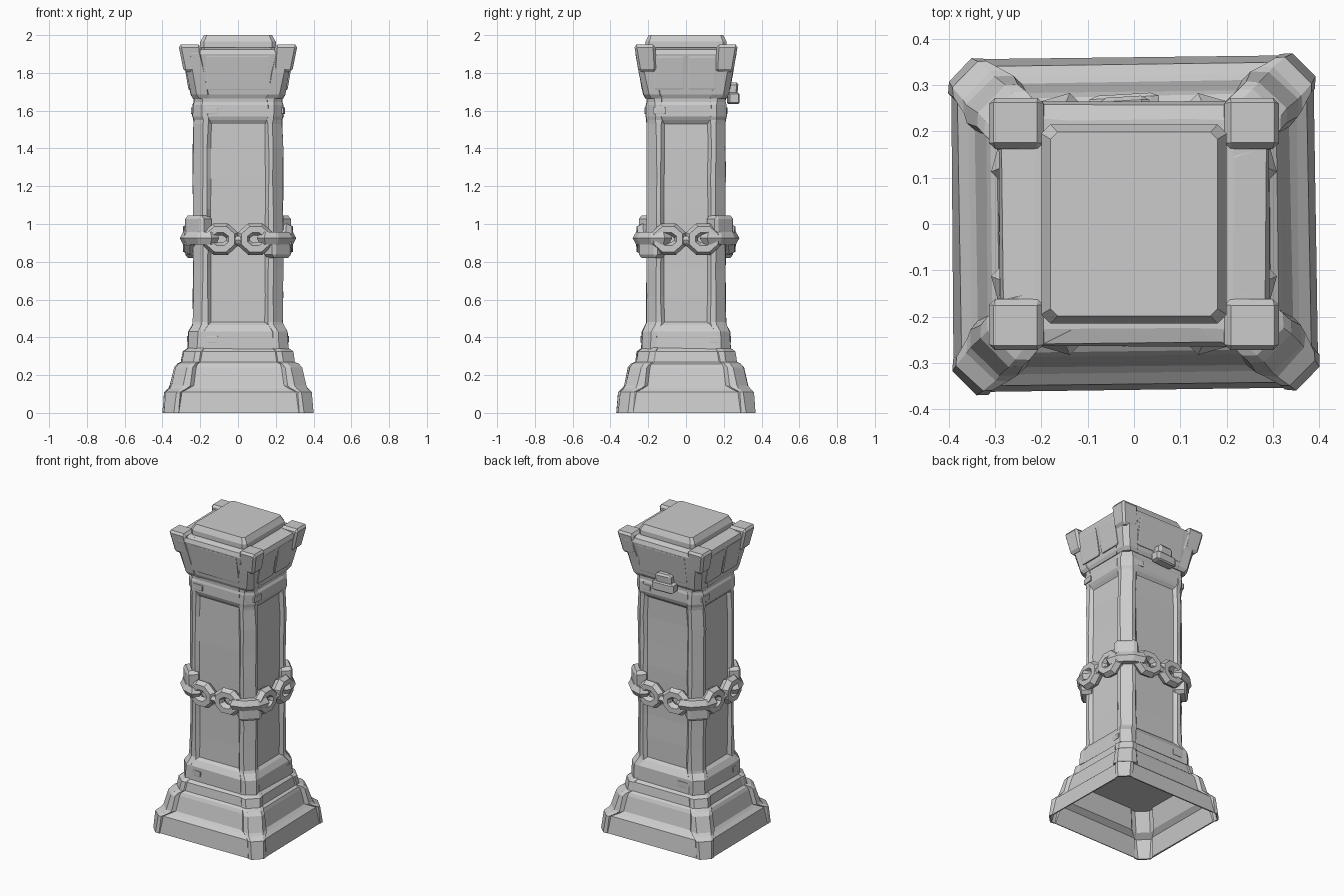
import bpy, bmesh, math, random
from mathutils import Matrix, Vector

random.seed(4)
if "Cube" in bpy.data.objects:
    bpy.data.objects.remove(bpy.data.objects["Cube"])

GREY = (0.6, 0.6, 0.6, 1)
stone = bpy.data.materials.new("grey_stone")
stone.use_nodes = True
stone.diffuse_color = GREY
stone.node_tree.nodes["Principled BSDF"].inputs["Base Color"].default_value = GREY

CORNERS = [(1, 1), (-1, 1), (-1, -1), (1, -1)]


def finish(bm, name):
    bmesh.ops.recalc_face_normals(bm, faces=bm.faces)
    mesh = bpy.data.meshes.new(name)
    bm.to_mesh(mesh)
    bm.free()
    mesh.materials.append(stone)
    obj = bpy.data.objects.new(name, mesh)
    bpy.context.collection.objects.link(obj)
    return obj


def section(hx, hy, chamfer, post, recess):
    """Rectangle with chamfered corner posts and recessed sides."""
    quarter = [(0, post + recess, recess), (0, post, 0), (0, chamfer, 0),
               (1, chamfer, 0), (1, post, 0), (1, post + recess, recess)]
    points = []
    for sx, sy in CORNERS:
        pts = [(hx - along, hy - deep) if flip else (hx - deep, hy - along)
               for flip, along, deep in quarter]
        if sx * sy < 0:
            pts.reverse()
        points += [(sx * x, sy * y) for x, y in pts]
    return points


def loft(name, rings, jitter=0.0):
    bm = bmesh.new()
    loops = []
    for z, *shape in rings:
        loops.append([bm.verts.new((x + random.uniform(-jitter, jitter),
                                    y + random.uniform(-jitter, jitter), z))
                      for x, y in section(*shape)])
    for a, b in zip(loops, loops[1:]):
        for i in range(len(a)):
            j = (i + 1) % len(a)
            bm.faces.new((a[i], a[j], b[j], b[i]))
    bm.faces.new(loops[0])
    bm.faces.new(loops[-1])
    return finish(bm, name)


def block(name, loc, size, turn=0, taper=1.0, lean=(0, 0), bevel=0.012):
    """Bevelled stone block, narrowed at the bottom and leaning outward at the top."""
    bm = bmesh.new()
    bmesh.ops.create_cube(bm, size=1)
    for v in bm.verts:
        if v.co.z < 0:
            v.co.x *= taper
            v.co.y *= taper
    bmesh.ops.bevel(bm, geom=bm.edges[:], offset=bevel / max(size), segments=1,
                    affect='EDGES')
    for v in bm.verts:
        rise = v.co.z + 0.5
        v.co = Vector((v.co.x * size[0], v.co.y * size[1], v.co.z * size[2]))
        v.co = Matrix.Rotation(turn, 3, 'Z') @ v.co
        v.co += Vector(loc) + Vector((lean[0] * rise, lean[1] * rise, 0))
    return finish(bm, name)


def link(name, loc, half_long, half_wide, thick, turn, upright):
    """Angular chain link: an oval ring of heavy six-sided bar."""
    bm = bmesh.new()
    rings = []
    for i in range(8):
        a = math.tau * (i + 0.5) / 8
        ring = []
        for k in range(6):
            b = math.tau * k / 6
            off = thick * (math.cos(b) - 1)
            ring.append(bm.verts.new(((half_long + off) * math.cos(a),
                                      (half_wide + off) * math.sin(a),
                                      thick * math.sin(b))))
        rings.append(ring)
    for i in range(8):
        for k in range(6):
            n, m = (i + 1) % 8, (k + 1) % 6
            bm.faces.new((rings[i][k], rings[n][k], rings[n][m], rings[i][m]))
    mat = Matrix.Translation(loc) @ Matrix.Rotation(turn, 4, 'Z')
    if upright:
        mat = mat @ Matrix.Rotation(math.pi / 2, 4, 'X')
    bm.transform(mat)
    return finish(bm, name)


# Stepped base, a thin shell hollow underneath and set slightly askew
base = loft("base", [
    (0.255, 0.305, 0.273, 0.06, 0.09, 0.012),
    (0.14, 0.345, 0.312, 0.06, 0.09, 0.014),
    (0.115, 0.372, 0.34, 0.06, 0.075, 0.01),
    (0.00, 0.388, 0.355, 0.05, 0.075, 0.004),
    (0.00, 0.396, 0.363, 0.05, 0.075, 0.004),
    (0.11, 0.387, 0.354, 0.055, 0.075, 0.01),
    (0.13, 0.365, 0.333, 0.06, 0.09, 0.012),
    (0.145, 0.357, 0.324, 0.06, 0.10, 0.018),
    (0.24, 0.335, 0.303, 0.06, 0.09, 0.018),
    (0.26, 0.32, 0.288, 0.06, 0.09, 0.012),
    (0.27, 0.299, 0.267, 0.06, 0.09, 0.006),
    (0.325, 0.29, 0.258, 0.06, 0.09, 0.006),
    (0.345, 0.262, 0.23, 0.05, 0.08, 0.0),
], 0.002)
base.rotation_euler.z = 0.014

# Shaft with plinth, recessed panels and neck
shaft = [(0.33, 0.265, 0.236, 0.05, 0.08, 0), (0.43, 0.262, 0.233, 0.05, 0.08, 0),
         (0.465, 0.242, 0.214, 0.05, 0.08, 0.002), (0.48, 0.239, 0.211, 0.05, 0.08, 0.018)]
shaft += [(z, 0.238, 0.209, 0.052, 0.076, 0.018)
          for z in (0.62, 0.76, 0.92, 1.08, 1.24, 1.4)]
shaft += [(1.53, 0.234, 0.208, 0.05, 0.076, 0.018), (1.55, 0.235, 0.209, 0.05, 0.08, 0.004),
          (1.57, 0.24, 0.213, 0.05, 0.08, 0), (1.63, 0.24, 0.213, 0.05, 0.08, 0),
          (1.645, 0.234, 0.208, 0.045, 0.08, 0), (1.70, 0.236, 0.21, 0.04, 0.08, 0)]
loft("shaft", shaft, 0.003)

# Flared capital
loft("capital", [
    (1.665, 0.238, 0.213, 0.03, 0.09, 0.0),
    (1.685, 0.25, 0.227, 0.03, 0.09, 0.002),
    (1.80, 0.272, 0.248, 0.03, 0.09, 0.004),
    (1.90, 0.293, 0.266, 0.04, 0.09, 0.002),
    (1.925, 0.286, 0.258, 0.04, 0.09, 0.002),
    (1.935, 0.215, 0.225, 0.02, 0.08, 0.0),
], 0.003)

# Top slab
loft("top_slab", [
    (1.90, 0.2, 0.215, 0.02, 0.06, 0),
    (1.965, 0.2, 0.215, 0.02, 0.06, 0),
    (2.00, 0.18, 0.198, 0.015, 0.06, 0),
])

# Capital horns, shaft brackets and corner chain links
for n, (sx, sy) in enumerate(CORNERS):
    turn = math.atan2(-sx, sy)
    block(f"capital_horn_{n}", (sx * 0.236, sy * 0.203, 1.878), (0.12, 0.112, 0.145),
          taper=0.85, lean=(sx * 0.02, sy * 0.016), bevel=0.016)
    # Brackets alternate between above and below the chain
    height = 0.98 if sx == sy else 0.885
    block(f"shaft_bracket_{n}", (sx * 0.21, sy * 0.18, height), (0.14, 0.08, 0.13),
          turn=turn, bevel=0.02)
    link(f"corner_link_{n}", (sx * 0.204, sy * 0.178, 0.925), 0.13, 0.072, 0.038,
         turn, False)

# Chain links, capital plates and chips on each side
for n in range(4):
    turn = n * math.pi / 2
    reach = 0.258 if n % 2 else 0.23
    out = Vector((math.sin(turn), -math.cos(turn), 0))
    side = Vector((math.cos(turn), math.sin(turn), 0))
    for s in (-1, 1):
        link(f"side_link_{n}_{s}", out * reach + side * s * 0.092 + Vector((0, 0, 0.92)),
             0.1, 0.09, 0.035, turn + s * 0.05, True)
    link(f"middle_link_{n}", out * reach + Vector((0, 0, 0.915)), 0.065, 0.036, 0.025,
         turn, False)

    # Weathered plates: split on the sides, single on the front and back
    plates = ((-0.09, 0.16), (0.085, 0.15)) if n % 2 else ((0, 0.34),)
    for shift, wide in plates:
        block(f"capital_plate_{n}_{wide}",
              out * (reach - 0.011) + side * shift + Vector((0, 0, 1.80)),
              (wide, 0.03, 0.18), turn=turn, lean=out.xy * 0.03, bevel=0.01)
    for z, far in ((0.39, 0.002), (1.6, -0.018)):
        s = random.choice((-1, 1))
        block(f"chip_{n}_{z}", out * (reach + far) + side * s * 0.14 + Vector((0, 0, z)),
              (0.07, 0.012, 0.035), turn=turn + random.uniform(-0.15, 0.15), bevel=0.005)

# Broken lump hanging from the back of the capital
block("back_lump", (-0.02, 0.25, 1.665), (0.15, 0.06, 0.06), turn=0.06, bevel=0.018)
block("back_lump_top", (-0.02, 0.238, 1.71), (0.11, 0.06, 0.08), turn=0.06,
      lean=(0, 0.008), bevel=0.018)
